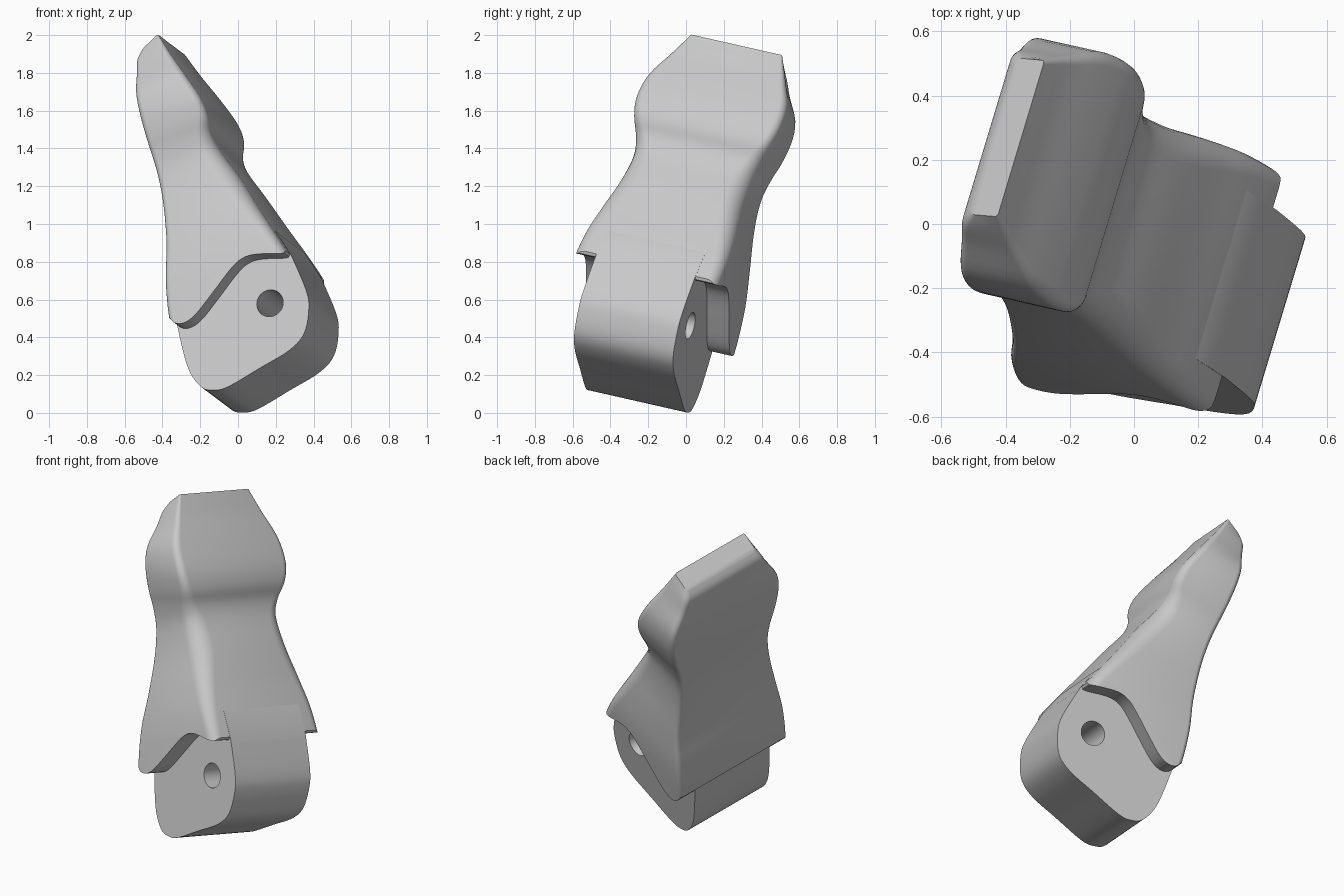
import bpy, bmesh, math
from mathutils import Matrix, Vector

cube = bpy.data.objects.get("Cube")
if cube:
    bpy.data.objects.remove(cube, do_unlink=True)

# Tilted frame: local x = thickness, y = width (pin axis), z = length
width_axis = Vector((.282, .935, -.212)).normalized()
length_axis = Vector((-.353, .307, .884))
length_axis = (length_axis - width_axis * length_axis.dot(width_axis)).normalized()
thick_axis = width_axis.cross(length_axis)
FRAME = Matrix((thick_axis, width_axis, length_axis)).transposed().to_4x4()
FRAME.translation = (0, -.282, 0)

steel = bpy.data.materials.new("cast_grey")
steel.use_nodes = True
GREY = (.58, .58, .58, 1)
steel.diffuse_color = GREY
steel.node_tree.nodes["Principled BSDF"].inputs["Base Color"].default_value = GREY


def catmull(points, steps):
    """Smooth curve through tuples of any length."""
    pts = [Vector(p) for p in points]
    out = []
    for i in range(len(pts) - 1):
        p0, p1, p2, p3 = pts[max(i - 1, 0)], pts[i], pts[i + 1], pts[min(i + 2, len(pts) - 1)]
        for k in range(steps):
            t = k / steps
            out.append(.5 * (2 * p1 + (p2 - p0) * t + (2 * p0 - 5 * p1 + 4 * p2 - p3) * t * t
                             + (3 * p1 - p0 - 3 * p2 + p3) * t ** 3))
    return out + [pts[-1]]


def make_object(name, bm):
    bmesh.ops.recalc_face_normals(bm, faces=bm.faces)
    mesh = bpy.data.meshes.new(name)
    bm.to_mesh(mesh)
    bm.free()
    mesh.materials.append(steel)
    ob = bpy.data.objects.new(name, mesh)
    ob.matrix_world = FRAME
    bpy.context.collection.objects.link(ob)
    return ob


def prism(name, outline, half):
    """Extrude a thickness/length outline along the pin axis."""
    bm = bmesh.new()
    rings = [[bm.verts.new((a, y, s)) for a, s in outline] for y in (-half, half)]
    bridge(bm, rings)
    return make_object(name, bm)


def bridge(bm, rings):
    n = len(rings[0])
    for low, high in zip(rings, rings[1:]):
        for i in range(n):
            j = (i + 1) % n
            bm.faces.new((low[i], low[j], high[j], high[i]))
    bm.faces.new(rings[0])
    bm.faces.new(rings[-1])


def cut(ob, cutter):
    mod = ob.modifiers.new("cut", 'BOOLEAN')
    mod.operation, mod.solver, mod.object = 'DIFFERENCE', 'EXACT', cutter
    cutter.hide_render = True
    bpy.context.view_layer.update()
    result = bpy.data.meshes.new_from_object(ob.evaluated_get(bpy.context.evaluated_depsgraph_get()))
    ob.modifiers.clear()
    ob.data = result
    bpy.data.objects.remove(cutter, do_unlink=True)


def rounded_section(a0, s0, a1, s1, w, top):
    """Rounded rectangle across the width between two profile points."""
    low, high = Vector((a0, 0, s0)), Vector((a1, 0, s1))
    length = (high - low).length
    along = (high - low) / length
    side = Vector((0, 1, 0))
    back = min(.03, .2 * length)
    corners = ((back, -w + back, back, 180), (length - top, -w + top, top, 270),
               (length - top, w - top, top, 0), (back, w - back, back, 90))
    return [low + along * (u + r * math.cos(math.radians(start + k * 15)))
            + side * (v + r * math.sin(math.radians(start + k * 15)))
            for u, v, r, start in corners for k in range(7)]


# Tooth: back point, front point, half width and front edge radius at each station
stations = [(-.10, .36, .65, .38, .405, .06), (-.083, .52, .632, .57, .405, .06),
            (-.025, .72, .60, .74, .40, .07), (.045, .90, .565, .90, .38, .09),
            (.10, 1.11, .525, 1.10, .347, .11), (.13, 1.27, .483, 1.27, .337, .10),
            (.146, 1.39, .478, 1.37, .355, .07), (.16, 1.50, .506, 1.46, .386, .05),
            (.18, 1.63, .508, 1.57, .406, .045), (.20, 1.74, .475, 1.72, .392, .04),
            (.228, 1.85, .435, 1.87, .328, .03), (.25, 1.93, .417, 1.95, .29, .02),
            (.29, 1.975, .403, 2.015, .26, .012)]
bm = bmesh.new()
bridge(bm, [[bm.verts.new(p) for p in rounded_section(*st)] for st in catmull(stations, 4)])
tooth = make_object("tooth", bm)

# Curved mouth that leaves a hanging lobe on each side
mouth = catmull([(-.08, .515), (-.06, .47), (-.012, .45), (.06, .465), (.19, .535), (.327, .612),
                 (.406, .638), (.48, .627), (.60, .577), (.625, .583), (.64, .61)], 4)
outline = [(-.3, .515)] + [tuple(p) for p in mouth] + [(.9, .62), (.9, .1), (-.3, .1)]
cut(tooth, prism("mouth_cutter", outline, .6))

# Adapter block, flush with the tooth on its broad faces
lower = catmull([(-.072, .527), (-.108, .267), (-.083, .131), (-.025, .081), (.058, .064),
                 (.25, .083), (.432, .103), (.541, .153), (.614, .266), (.638, .368), (.634, .57)], 5)
block = prism("adapter_block", [tuple(p) for p in lower] + [(.618, .66), (.601, .74), (.55, .87), (.06, .87)], .28)

# Pin hole through the block
circle = [(.431 + .073 * math.cos(k * math.tau / 32), .386 + .073 * math.sin(k * math.tau / 32))
          for k in range(32)]
cut(block, prism("pin_cutter", circle, .5))

# Smooth shading with sharp cut edges
for ob in bpy.context.view_layer.objects:
    ob.select_set(ob in (tooth, block))
bpy.context.view_layer.objects.active = tooth
bpy.ops.object.shade_smooth_by_angle(angle=math.radians(32))
